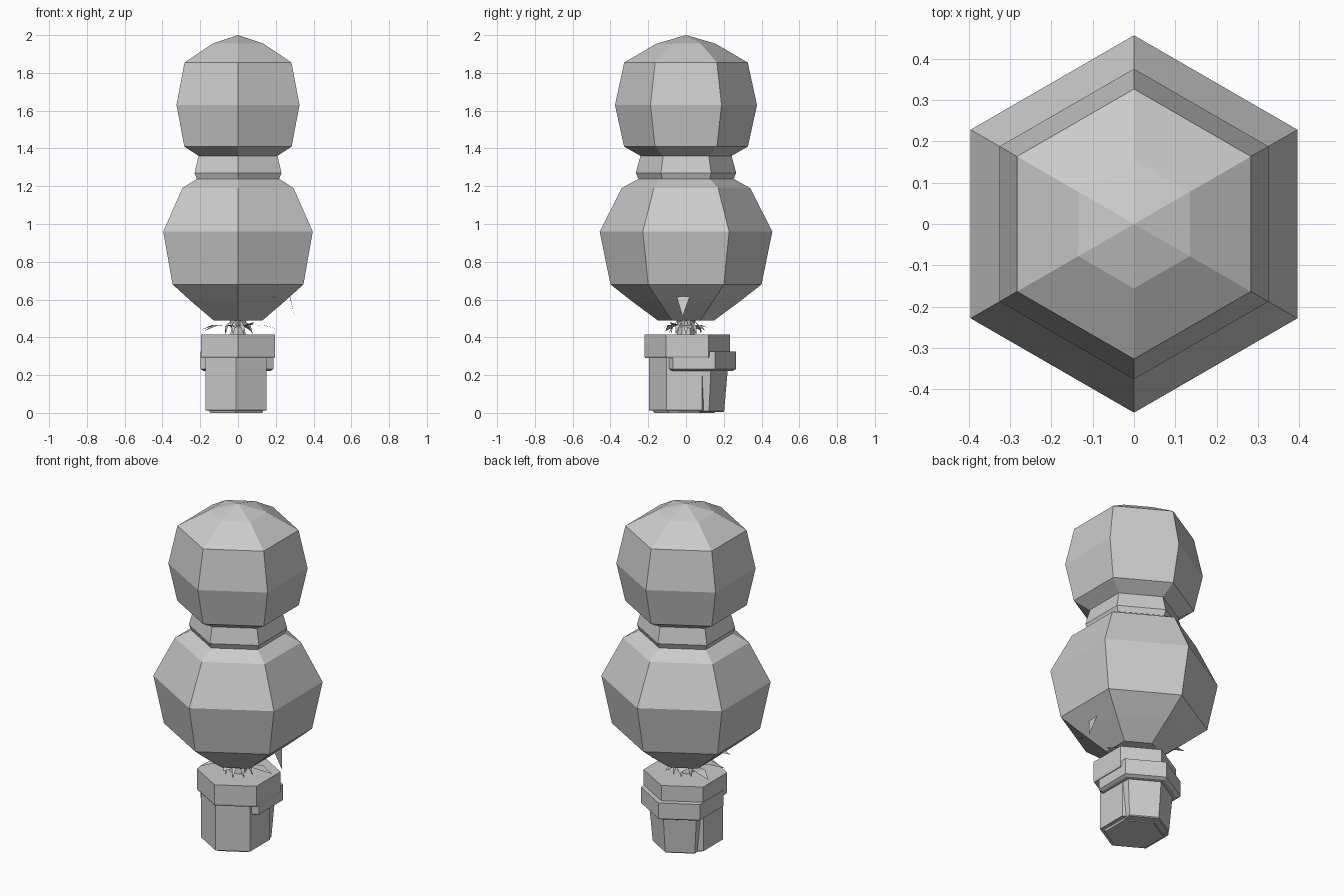
import bpy, bmesh, math, random
from mathutils import Vector

if "Cube" in bpy.data.objects:
    bpy.data.objects.remove(bpy.data.objects["Cube"])

random.seed(4)


def lathe(name, profile, center=(0, 0), sides=6):
    """Faceted solid from (radius, z) rings, with a corner pointing to -y."""
    bm = bmesh.new()
    rings = []
    for r, z in profile:
        ring = []
        for i in range(sides):
            a = math.pi / 2 + math.tau * i / sides
            ring.append(bm.verts.new((center[0] + r * math.cos(a), center[1] + r * math.sin(a), z)))
        rings.append(ring)
    for lo, hi in zip(rings, rings[1:]):
        for i in range(sides):
            j = (i + 1) % sides
            bm.faces.new((lo[i], lo[j], hi[j], hi[i]))
    bm.faces.new(rings[0][::-1])
    bm.faces.new(rings[-1])
    bmesh.ops.remove_doubles(bm, verts=bm.verts, dist=1e-5)
    return finish(name, bm)


def finish(name, bm):
    bmesh.ops.recalc_face_normals(bm, faces=bm.faces)
    mesh = bpy.data.meshes.new(name)
    bm.to_mesh(mesh)
    bm.free()
    ob = bpy.data.objects.new(name, mesh)
    bpy.context.collection.objects.link(ob)
    return ob


def blade(bm, root, mid, tip, width):
    """Thin pointed leaf, widest in the middle."""
    root, mid, tip = Vector(root), Vector(mid), Vector(tip)
    side = (tip - root).cross(Vector((0, 0, 1))).normalized() * width / 2
    v = [bm.verts.new(p) for p in (root - side * .3, root + side * .3, mid + side, mid - side, tip)]
    bm.faces.new((v[0], v[1], v[2], v[3]))
    bm.faces.new((v[3], v[2], v[4]))


# Clipped foliage
lathe("lower_foliage", [(.15, .49), (.285, .59), (.40, .68), (.457, .96), (.34, 1.19), (.25, 1.24)])
lathe("foliage_neck", [(.25, 1.235), (.266, 1.27), (.24, 1.365)])
lathe("upper_foliage", [(.24, 1.36), (.328, 1.41), (.376, 1.63), (.327, 1.855), (.156, 1.955), (.001, 2.0)])

# Two overlapping pots, one nested in the other
lathe("pot_body", [(.16, 0), (.165, .012), (.187, .014), (.187, .30)], (-.01, -.01))
lathe("pot_rim", [(.222, .29), (.226, .30), (.226, .415)], (0, .006))
lathe("inner_pot_body", [(.155, .005), (.16, .01), (.18, .24)], (-.005, .042))
lathe("inner_pot_rim", [(.205, .222), (.223, .232), (.223, .325)], (-.005, .042))

# Stem
lathe("stem", [(.05, .40), (.04, .45), (.06, .52)])

# Spreading leaves around the stem
bm = bmesh.new()
for i in range(7):
    a = math.tau * i / 7 + .1
    d = Vector((math.cos(a), math.sin(a), 0))
    reach = .21 if abs(d.x) > .7 else .12
    z = random.uniform(.43, .485)
    blade(bm, d * .02 + Vector((0, 0, .46)), d * reach * .65 + Vector((0, 0, .465)),
          d * reach + Vector((0, 0, z)), .06)
# Short drooping blades
for i in range(10):
    a = math.tau * i / 10
    d = Vector((math.cos(a), math.sin(a), 0))
    blade(bm, d * .04 + Vector((0, 0, .49)), d * .075 + Vector((0, 0, .46)),
          d * random.uniform(.08, .1) + Vector((0, 0, .415)), .025)
# Leaf tips poking out of the foliage
blade(bm, (.22, -.015, .60), (.275, -.015, .615), (.30, -.018, .51), .07)
blade(bm, (-.22, .02, .58), (-.26, .03, .61), (-.32, .04, .61), .04)
blade(bm, (.12, -.15, .58), (.17, -.19, .62), (.20, -.225, .61), .03)
finish("leaves", bm)
